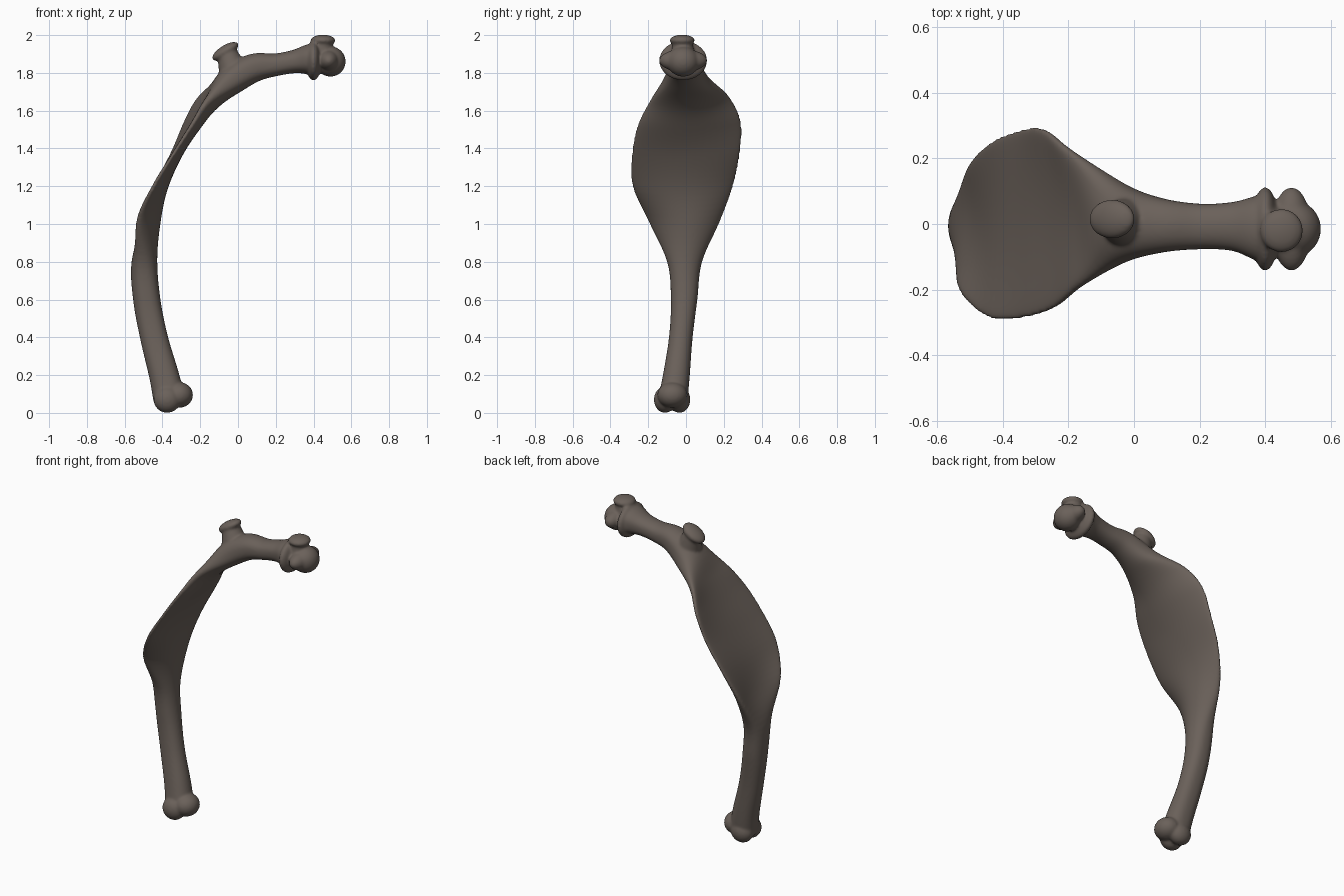
import bpy, bmesh, math
from mathutils import Vector, Matrix

cube = bpy.data.objects.get("Cube")
if cube:
    bpy.data.objects.remove(cube)

bone_mat = bpy.data.materials.new("grey brown bone")
bone_mat.use_nodes = True
colour = (0.145, 0.119, 0.102, 1)
bone_mat.diffuse_color = colour
bone_mat.node_tree.nodes["Principled BSDF"].inputs["Base Color"].default_value = colour

# Stations along the bone: x, z, half thickness, y low, y high, edge curl, edge tilt
STATIONS = [
    (-.362, .065, .085, -.15, .008, 0, 0),
    (-.392, .2, .079, -.122, .02, 0, 0),
    (-.445, .4, .073, -.09, .035, 0, 0),
    (-.483, .6, .072, -.08, .06, 0, 0),
    (-.495, .8, .068, -.1, .085, .01, 0),
    (-.455, 1, .043, -.2, .178, .06, -.015),
    (-.402, 1.19, .03, -.285, .25, .04, -.005),
    (-.318, 1.37, .025, -.287, .288, .025, .005),
    (-.228, 1.52, .03, -.255, .29, .035, .02),
    (-.145, 1.64, .043, -.19, .225, .04, .02),
    (-.04, 1.755, .076, -.12, .125, 0, 0),
    (.08, 1.825, .076, -.088, .08, 0, 0),
    (.2, 1.843, .06, -.077, .062, 0, 0),
    (.3, 1.86, .062, -.082, .067, 0, 0),
    (.37, 1.87, .08, -.11, .085, 0, 0),
    (.41, 1.87, .085, -.115, .09, 0, 0),
]
STEPS = 6
SIDES = 48


def spline(points, steps):
    """Catmull-Rom interpolation through rows of numbers."""
    rows = [Vector(p) for p in points]
    rows = [rows[0] * 2 - rows[1]] + rows + [rows[-1] * 2 - rows[-2]]
    out = []
    for a, b, c, d in zip(rows, rows[1:], rows[2:], rows[3:]):
        for i in range(steps):
            t = i / steps
            out.append(b + (c - a) * (t / 2) + (a * 2 - b * 5 + c * 4 - d) * (t * t / 2)
                       + (b * 3 - a - c * 3 + d) * (t ** 3 / 2))
    return out + [rows[-2]]


def loft_shaft(bm):
    """Sweep the changing cross-section from lower end to upper end."""
    rows = spline(STATIONS, STEPS)
    rings = []
    for i, (x, z, thick, low, high, curl, tilt) in enumerate(rows):
        before, after = rows[max(i - 1, 0)], rows[min(i + 1, len(rows) - 1)]
        tangent = Vector((after[0] - before[0], after[1] - before[1])).normalized()
        outward = Vector((-tangent.y, 0, tangent.x))
        ring = []
        for k in range(SIDES):
            angle = math.tau * k / SIDES
            s = math.cos(angle)
            bulge = math.copysign(abs(math.sin(angle)) ** .8, math.sin(angle))
            y = (low + high) / 2 + (high - low) / 2 * s
            lift = thick * bulge + curl * s * s + tilt * s
            ring.append(bm.verts.new(Vector((x, y, z)) + outward * lift))
        rings.append(ring)
    for a, b in zip(rings, rings[1:]):
        for k in range(SIDES):
            n = (k + 1) % SIDES
            bm.faces.new((a[k], a[n], b[n], b[k]))
    bm.faces.new(rings[0])
    bm.faces.new(rings[-1][::-1])


def lobe(bm, centre, radii, turn=0):
    """Rounded ellipsoid lump, turned about y."""
    matrix = Matrix.Translation(centre) @ Matrix.Rotation(turn, 4, 'Y') @ Matrix.Diagonal((*radii, 1))
    bmesh.ops.create_uvsphere(bm, u_segments=32, v_segments=20, radius=1, matrix=matrix)


def neck(bm, start, end, r_start, r_end):
    """Tapered stalk between two points."""
    start, end = Vector(start), Vector(end)
    axis = end - start
    matrix = Matrix.Translation((start + end) / 2) @ axis.to_track_quat('Z', 'Y').to_matrix().to_4x4()
    bmesh.ops.create_cone(bm, cap_ends=True, segments=32, radius1=r_start, radius2=r_end,
                          depth=axis.length, matrix=matrix)


bm = bmesh.new()
loft_shaft(bm)

# Lower joint: paired condyles and a rounded inner bulge
for y in (-.112, -.035):
    lobe(bm, (-.375, y, .07), (.072, .058, .07))
lobe(bm, (-.312, -.072, .095), (.074, .08, .068))

# Upper joint: flared collar, wide head, rounded nose and capped stud
lobe(bm, (.4, -.015, 1.865), (.042, .128, .105))
lobe(bm, (.48, -.015, 1.865), (.06, .128, .06))
lobe(bm, (.49, -.015, 1.86), (.08, .085, .08))
neck(bm, (.44, -.015, 1.86), (.45, -.02, 1.98), .07, .05)
lobe(bm, (.45, -.02, 1.972), (.066, .067, .03))

# Tilted stud at the bend
neck(bm, (-.01, 0, 1.77), (-.06, .015, 1.91), .09, .052)
lobe(bm, (-.067, .015, 1.914), (.08, .06, .032), math.radians(-32))

bmesh.ops.recalc_face_normals(bm, faces=bm.faces)
mesh = bpy.data.meshes.new("rib_bone")
bm.to_mesh(mesh)
bm.free()
mesh.materials.append(bone_mat)
bone = bpy.data.objects.new("rib_bone", mesh)
bpy.context.collection.objects.link(bone)

# Fuse the parts into one continuous smooth surface
remesh = bone.modifiers.new("fuse", 'REMESH')
remesh.mode = 'VOXEL'
remesh.voxel_size = 0.007
remesh.use_smooth_shade = True
smooth = bone.modifiers.new("soften", 'SMOOTH')
smooth.factor = 0.5
smooth.iterations = 10
